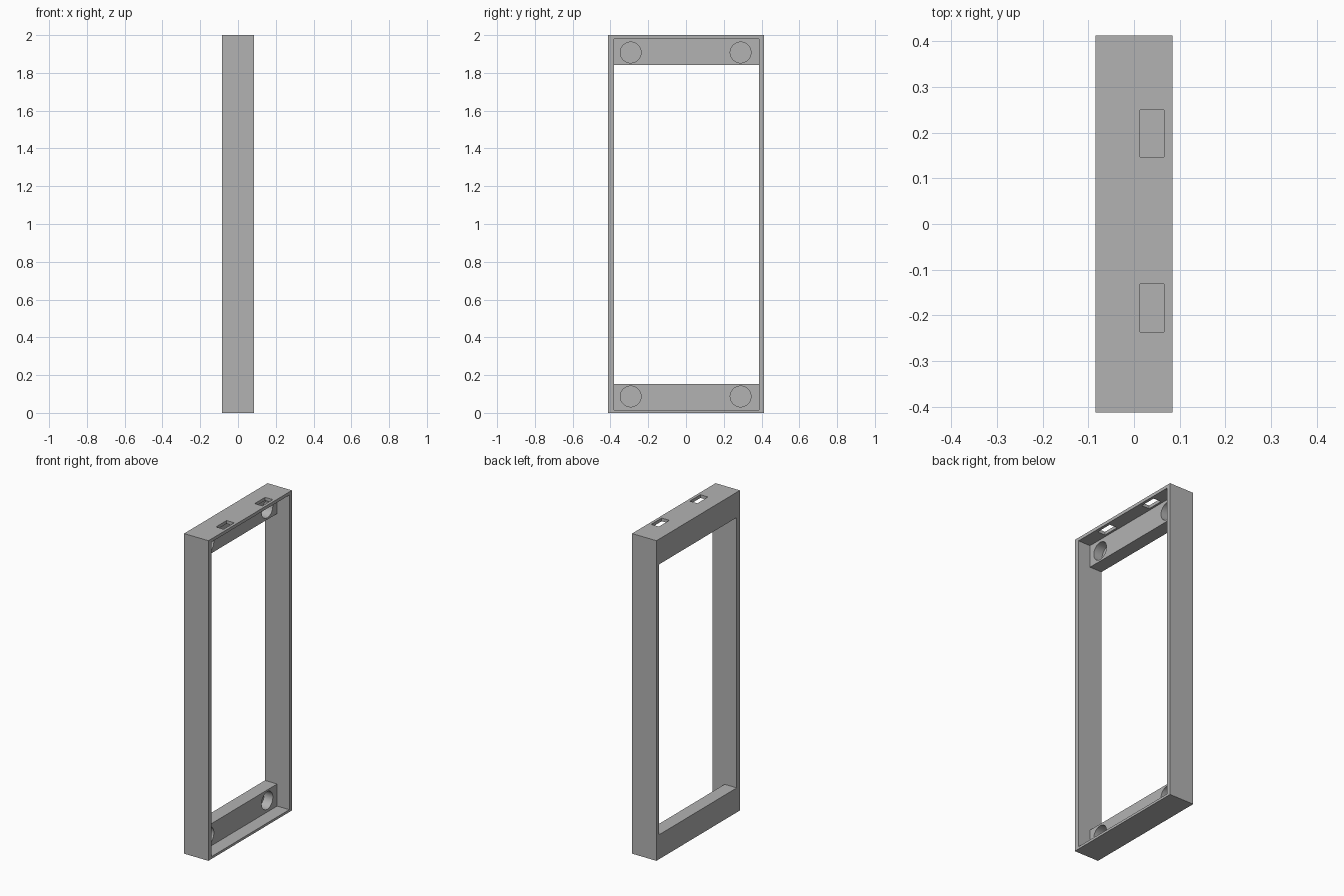
import bpy
import math

cube = bpy.data.objects.get("Cube")
if cube:
    bpy.data.objects.remove(cube, do_unlink=True)

grey = bpy.data.materials.new("plain_grey")
grey.use_nodes = True
colour = (0.45, 0.45, 0.45, 1)
grey.diffuse_color = colour
grey.node_tree.nodes["Principled BSDF"].inputs["Base Color"].default_value = colour


def box(name, x, y, z):
    """Box from (min, max) ranges on each axis."""
    spans = (x, y, z)
    bpy.ops.mesh.primitive_cube_add(size=1, location=[(a + b) / 2 for a, b in spans])
    obj = bpy.context.object
    obj.name = name
    obj.scale = [b - a for a, b in spans]
    bpy.ops.object.transform_apply(location=False, rotation=False, scale=True)
    return obj


def cut(target, cutter):
    """Subtract a cutter from the target, then discard the cutter."""
    cutter.hide_render = True
    mod = target.modifiers.new("cut", 'BOOLEAN')
    mod.operation = 'DIFFERENCE'
    mod.solver = 'EXACT'
    mod.object = cutter
    bpy.context.view_layer.objects.active = target
    bpy.ops.object.modifier_apply(modifier=mod.name)
    bpy.data.objects.remove(cutter, do_unlink=True)


HALF_X, HALF_Y = 0.084, 0.412
INNER_Y = (-0.381, 0.386)
SHELF_X = 0.0          # front face of the inner end blocks
HOLE_DEPTH = 0.06

# Outer frame with an open recess on +x and a window right through
frame = box("frame", (-HALF_X, HALF_X), (-HALF_Y, HALF_Y), (0, 2))
cut(frame, box("recess_cutter", (SHELF_X, 0.2), INNER_Y, (0.015, 1.98)))
cut(frame, box("window_cutter", (-0.2, 0.1), INNER_Y, (0.153, 1.842)))

# Two slots through the top wall
for y in ((-0.236, -0.131), (0.146, 0.249)):
    cut(frame, box("slot_cutter", (0.013, 0.066), y, (1.95, 2.1)))

# Blind round holes in the end blocks
for y in (-0.293, 0.289):
    for z in (0.087, 1.908):
        bpy.ops.mesh.primitive_cylinder_add(
            vertices=48, radius=0.055, depth=2 * HOLE_DEPTH,
            location=(SHELF_X, y, z), rotation=(0, math.pi / 2, 0))
        cut(frame, bpy.context.object)

frame.data.materials.clear()
frame.data.materials.append(grey)
for face in frame.data.polygons:
    face.material_index = 0

# Keep hole walls smooth and every edge crisp
bpy.ops.object.select_all(action='DESELECT')
frame.select_set(True)
bpy.context.view_layer.objects.active = frame
bpy.ops.object.shade_smooth_by_angle(angle=math.radians(30))
